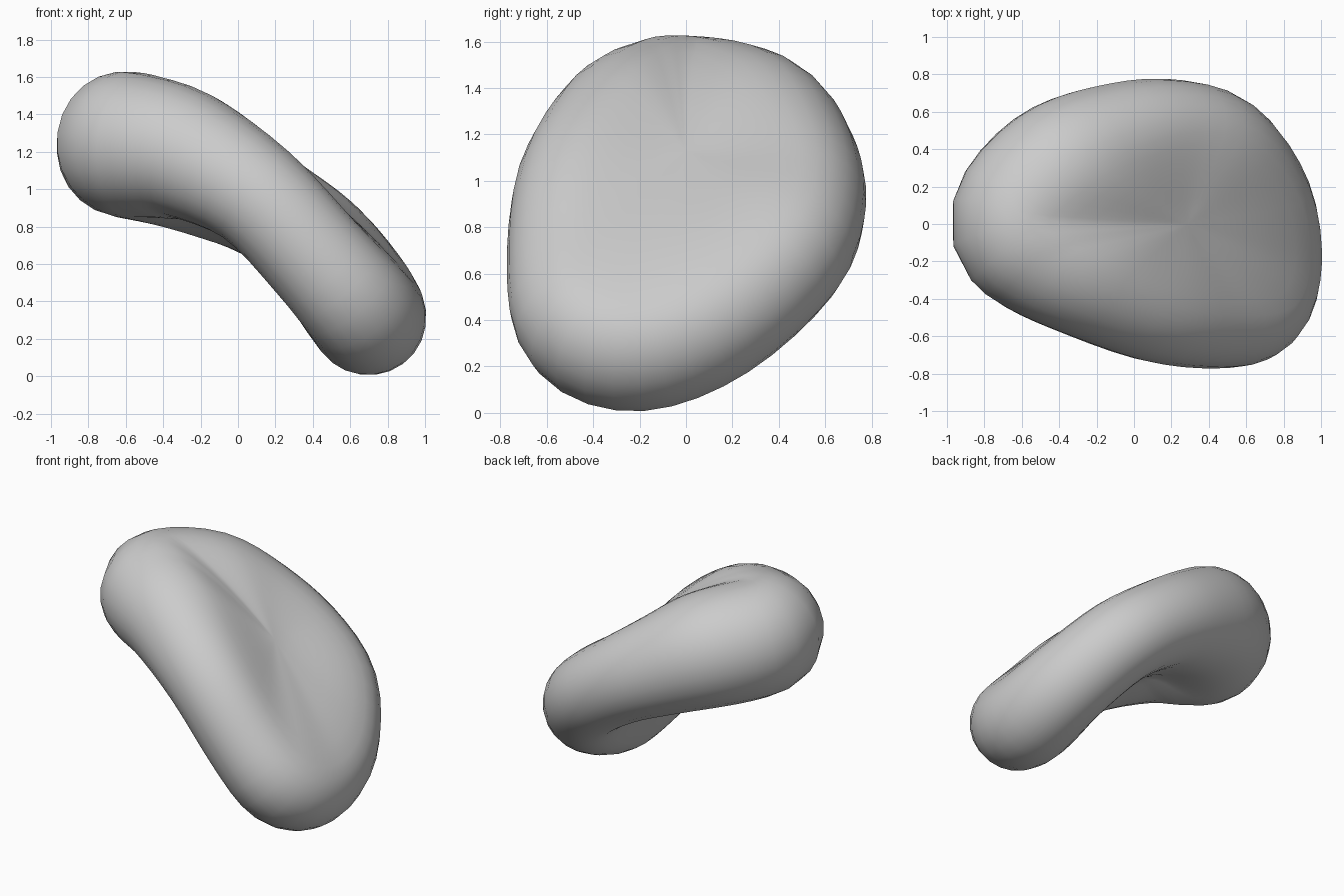
import bpy, bmesh, math
from mathutils import Vector

if "Cube" in bpy.data.objects:
    bpy.data.objects.remove(bpy.data.objects["Cube"], do_unlink=True)

grey = bpy.data.materials.new("plain grey")
grey.use_nodes = True
grey.diffuse_color = (0.6, 0.6, 0.6, 1)
grey.node_tree.nodes["Principled BSDF"].inputs["Base Color"].default_value = (0.6, 0.6, 0.6, 1)

# Centre line of the thick rim: x, y, z, radius
RIM = [(-0.61, 0.02, 1.24, 0.39), (-0.40, 0.27, 1.19, 0.385), (-0.12, 0.42, 1.06, 0.335),
       (0.17, 0.49, 0.90, 0.29), (0.47, 0.42, 0.68, 0.28), (0.67, 0.12, 0.42, 0.29),
       (0.70, -0.20, 0.31, 0.31), (0.64, -0.43, 0.38, 0.30), (0.43, -0.49, 0.62, 0.285),
       (0.10, -0.45, 0.97, 0.29), (-0.28, -0.26, 1.19, 0.345), (-0.52, -0.11, 1.24, 0.38)]
CENTRE = Vector((0.13, 0.0))
HALF = {1: 0.25, -1: 0.23}      # thickness above and below the middle
STEPS, DISC, ARC = 4, 7, 12


def arch(x):
    return 1.03 - 0.71 * x - 0.45 * x * x


def arch_normal(x):
    return Vector((0.71 + 0.9 * x, 0, 1)).normalized()


HUB = Vector((CENTRE.x, CENTRE.y, arch(CENTRE.x)))


def spline(i, t):
    """Closed smooth curve through the rim points; gives point and tangent."""
    a, b, c, d = (Vector(RIM[(i + k) % len(RIM)]) for k in (-1, 0, 1, 2))
    k1, k2, k3 = c - a, 2 * a - 5 * b + 4 * c - d, 3 * b - a - 3 * c + d
    p = 0.5 * (2 * b + k1 * t + k2 * t * t + k3 * t ** 3)
    return p, (0.5 * (k1 + 2 * k2 * t + 3 * k3 * t * t)).xyz


def section(p, tangent):
    """Half cross-section: upper dish, rounded rim, lower dish."""
    mid, r = p.xyz, p.w
    lift = mid.z - arch(mid.x)
    n_rim = arch_normal(mid.x)
    out = n_rim.cross(tangent).normalized()
    if out.dot(mid - HUB) < 0:
        out = -out
    n_rim = (n_rim - tangent * n_rim.dot(tangent) / tangent.length_squared).normalized()

    def dish(s, side):
        xy = CENTRE.lerp(mid.xy, s)
        f = s * s * (3 - 2 * s)
        h = HALF[side] + (r - HALF[side]) * f
        n = arch_normal(xy.x).lerp(n_rim, f).normalized()
        return Vector((xy.x, xy.y, arch(xy.x) + lift * f)) + n * h * side

    pts = [dish(k / DISC, 1) for k in range(1, DISC)]
    for k in range(ARC + 1):
        a = math.pi * k / ARC
        pts.append(mid + (n_rim * math.cos(a) + out * math.sin(a)) * r)
    return pts + [dish(k / DISC, -1) for k in range(DISC - 1, 0, -1)]


# Dished, bent disc skinned from radial sections
bm = bmesh.new()
rings = [[bm.verts.new(v) for v in section(*spline(i, k / STEPS))]
         for i in range(len(RIM)) for k in range(STEPS)]
top = bm.verts.new(HUB + arch_normal(CENTRE.x) * HALF[1])
bottom = bm.verts.new(HUB - arch_normal(CENTRE.x) * HALF[-1])
for j, a in enumerate(rings):
    b = rings[(j + 1) % len(rings)]
    bm.faces.new((top, a[0], b[0]))
    bm.faces.new((bottom, b[-1], a[-1]))
    for k in range(len(a) - 1):
        bm.faces.new((a[k], a[k + 1], b[k + 1], b[k]))

# Even out the surface
bmesh.ops.smooth_vert(bm, verts=bm.verts, factor=0.5,
                      use_axis_x=True, use_axis_y=True, use_axis_z=True)
bmesh.ops.recalc_face_normals(bm, faces=bm.faces)
for f in bm.faces:
    f.smooth = True

mesh = bpy.data.meshes.new("bent_disc")
bm.to_mesh(mesh)
bm.free()
mesh.materials.append(grey)
body = bpy.data.objects.new("bent_disc", mesh)
bpy.context.collection.objects.link(body)
